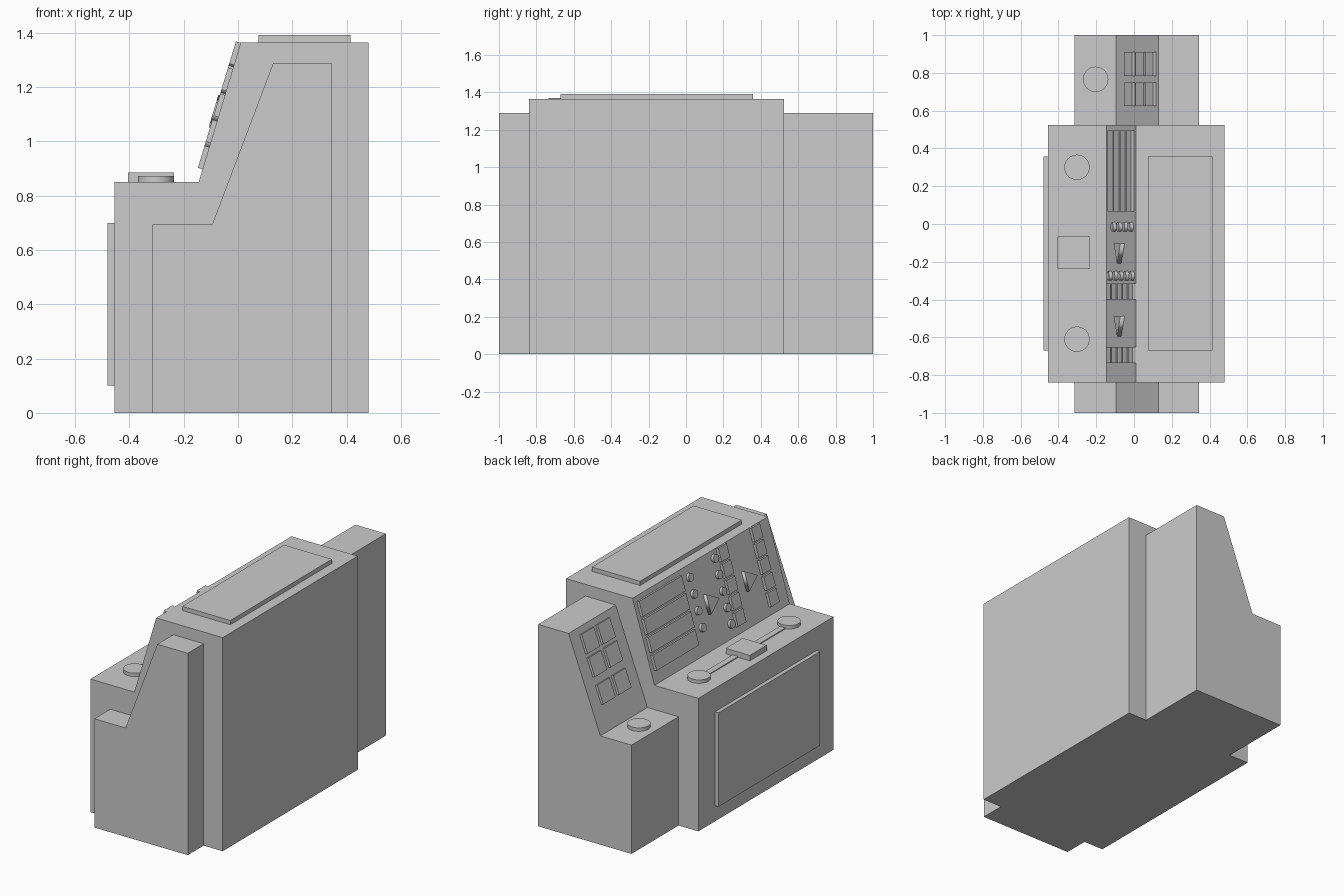
import bpy, bmesh, math
from mathutils import Matrix, Vector

if "Cube" in bpy.data.objects:
    bpy.data.objects.remove(bpy.data.objects["Cube"])


def prism(name, pts, h, mat=Matrix(), smooth=False):
    """Extrude a 2D outline by h along local z, placed by mat."""
    bm = bmesh.new()
    f = bm.faces.new([bm.verts.new((x, y, 0)) for x, y in pts])
    ext = bmesh.ops.extrude_face_region(bm, geom=[f])
    top = [v for v in ext["geom"] if isinstance(v, bmesh.types.BMVert)]
    bmesh.ops.translate(bm, vec=(0, 0, h), verts=top)
    bmesh.ops.recalc_face_normals(bm, faces=bm.faces)
    if smooth:
        for face in bm.faces:
            face.smooth = len(face.verts) == 4
    me = bpy.data.meshes.new(name)
    bm.to_mesh(me)
    bm.free()
    me.transform(mat)
    ob = bpy.data.objects.new(name, me)
    bpy.context.collection.objects.link(ob)
    if smooth:
        # keep cap rims crisp
        attr = me.attributes.new("sharp_edge", "BOOLEAN", "EDGE")
        caps = {k for p in me.polygons if not p.use_smooth for k in p.edge_keys}
        for e in me.edges:
            attr.data[e.index].value = e.key in caps
    return ob


def rect(w, d):
    return [(-w / 2, -d / 2), (w / 2, -d / 2), (w / 2, d / 2), (-w / 2, d / 2)]


def circle(r, n=32):
    return [(r * math.cos(2 * math.pi * i / n), r * math.sin(2 * math.pi * i / n)) for i in range(n)]


def box(name, x0, x1, y0, y1, z0, z1):
    prism(name, rect(x1 - x0, y1 - y0), z1 - z0,
          Matrix.Translation(((x0 + x1) / 2, (y0 + y1) / 2, z0)))


def profile(name, pts, y0, y1):
    """XZ outline extruded from y0 to y1."""
    prism(name, pts, y1 - y0, Matrix.Translation((0, y1, 0)) @ Matrix.Rotation(math.pi / 2, 4, 'X'))


def slope(a, b, x, y):
    """Frame on the sloped panel a->b at the given x, y (local x up-slope, z outward)."""
    u = Vector((b[0] - a[0], 0, b[1] - a[1]))
    t = (x - a[0]) / u.x
    p = Vector((x, y, a[1] + t * u.z))
    u.normalize()
    m = Matrix(((u.x, 0, -u.z), (0, 1, 0), (u.z, 0, u.x))).to_4x4()
    return Matrix.Translation(p) @ m


# Console bodies
A, B = (-0.145, 0.85), (0.01, 1.365)
C, D = (-0.095, 0.695), (0.13, 1.29)
profile("main_cabinet", [(-0.455, 0), (0.48, 0), (0.48, 1.365), B, A, (-0.455, 0.85)], -0.84, 0.525)
side = [(-0.315, 0), (0.345, 0), (0.345, 1.29), D, C, (-0.315, 0.695)]
profile("side_cabinet_short", side, -1, -0.84)
profile("side_cabinet_long", side, 0.525, 1)

# Access panels
box("front_panel", -0.48, -0.455, -0.67, 0.357, 0.1, 0.7)
box("top_panel", 0.075, 0.415, -0.67, 0.357, 1.365, 1.392)

# Shelf controls
box("shelf_rail", -0.322, -0.282, -0.61, 0.3, 0.85, 0.856)
box("shelf_block", -0.405, -0.235, -0.237, -0.066, 0.85, 0.885)
for x, y, z in [(-0.302, 0.3, 0.85), (-0.302, -0.61, 0.85), (-0.203, 0.766, 0.695)]:
    prism("shelf_disc", circle(0.067), 0.022, Matrix.Translation((x, y, z)), True)

# Square button columns on main slope
mid = -0.0605
for y in (-0.6925, -0.3575):
    for i in range(5):
        prism("square_button", rect(0.085, 0.085), 0.018, slope(A, B, mid + (i - 2) * 0.0289, y))

# Long display bars
for i in range(4):
    prism("display_bar", rect(0.095, 0.43), 0.018, slope(A, B, mid + (i - 1.5) * 0.032, 0.28))

# Round knobs
for y, n, x0, x1 in [(-0.015, 4, -0.10, -0.010), (-0.275, 5, -0.121, -0.004)]:
    for i in range(n):
        x = x0 + (x1 - x0) * i / (n - 1)
        prism("round_knob", circle(0.025), 0.018, slope(A, B, x, y), True)

# Triangular pointers
R = 0.072
tri = [(0, -R), (R * math.sqrt(3) / 2, R / 2), (-R * math.sqrt(3) / 2, R / 2)]
for y in (-0.138, -0.523):
    prism("triangle_pointer", tri, 0.023, slope(A, B, -0.068, y), True)

# Side slope buttons
for y in (0.6865, 0.847):
    for x in (-0.017, 0.043, 0.094):
        prism("side_button", rect(0.12, 0.125), 0.015, slope(C, D, x, y))
